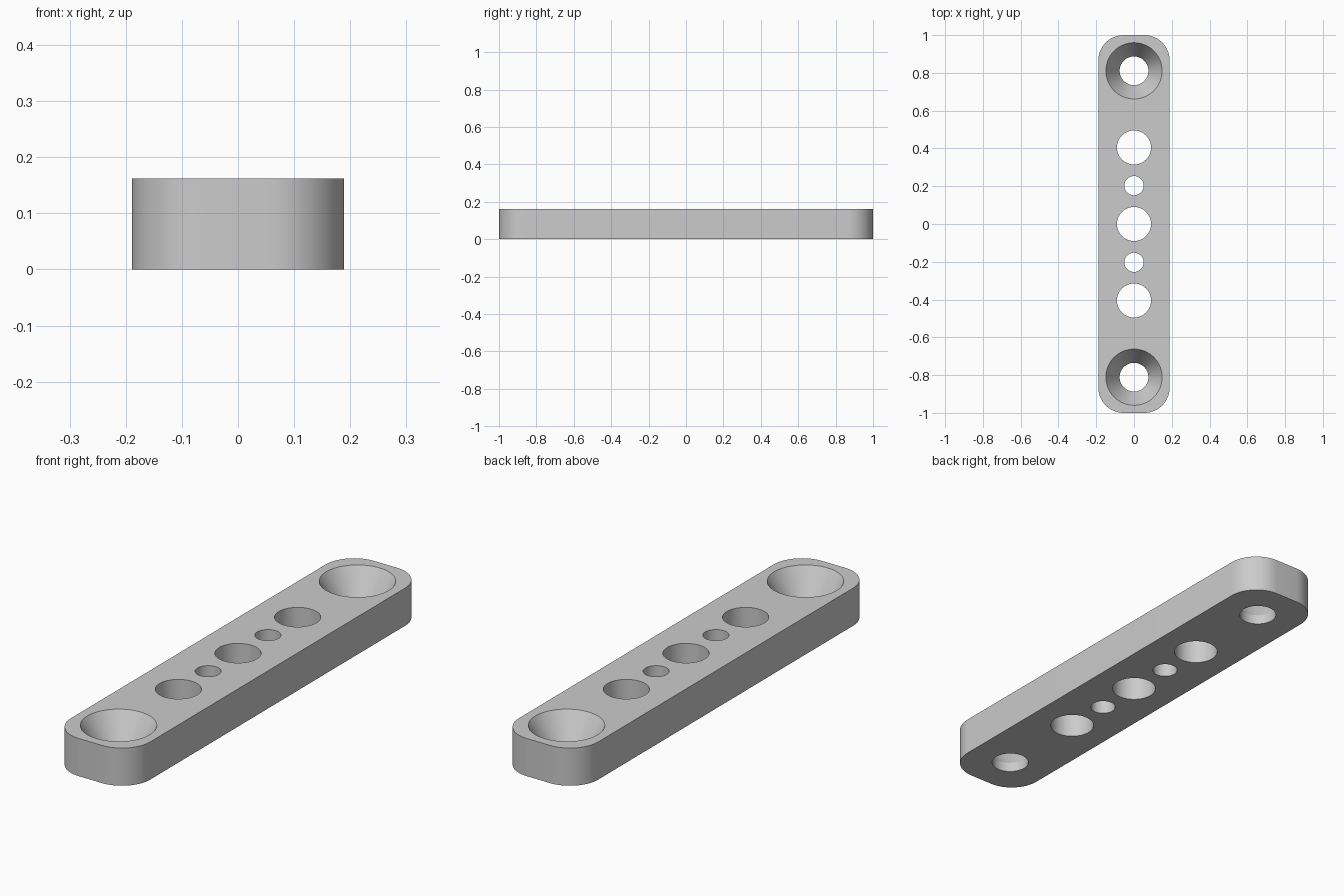
import bpy
import bmesh
from math import cos, sin, pi, radians

LENGTH, WIDTH, HEIGHT = 2.0, 0.378, 0.162
CORNER = 0.135
SEGMENTS = 64

cube = bpy.data.objects.get("Cube")
if cube:
    bpy.data.objects.remove(cube, do_unlink=True)

grey = bpy.data.materials.new("plain grey")
grey.use_nodes = True
colour = (0.6, 0.6, 0.6, 1)
grey.diffuse_color = colour
grey.node_tree.nodes["Principled BSDF"].inputs["Base Color"].default_value = colour

bm = bmesh.new()


def ring(points, z):
    """Closed loop of edges at one height."""
    verts = [bm.verts.new((x, y, z)) for x, y in points]
    edges = [bm.edges.new((a, b)) for a, b in zip(verts, verts[1:] + verts[:1])]
    return verts, edges


def wall(low, high):
    """Quads joining two matching rings."""
    a, b = low[0], high[0]
    for i in range(len(a)):
        j = (i + 1) % len(a)
        bm.faces.new((a[i], a[j], b[j], b[i]))


def circle(y, radius):
    steps = [2 * pi * i / SEGMENTS for i in range(SEGMENTS)]
    return [(radius * cos(t), y + radius * sin(t)) for t in steps]


def rounded_outline():
    points = []
    quarter = SEGMENTS // 4
    for k, (sx, sy) in enumerate([(1, 1), (-1, 1), (-1, -1), (1, -1)]):
        cx, cy = sx * (WIDTH / 2 - CORNER), sy * (LENGTH / 2 - CORNER)
        for i in range(quarter + 1):
            t = (k + i / quarter) * pi / 2
            points.append((cx + CORNER * cos(t), cy + CORNER * sin(t)))
    return points


bottom_edges, top_edges = [], []


def shaft(sections):
    """Walls through a list of (outline, height), bottom to top."""
    rings = [ring(points, z) for points, z in sections]
    for low, high in zip(rings, rings[1:]):
        wall(low, high)
    bottom_edges.extend(rings[0][1])
    top_edges.extend(rings[-1][1])


# Outer side wall
outline = rounded_outline()
shaft([(outline, 0), (outline, HEIGHT)])

# Straight holes: three large, two small
for y, radius in [(-0.405, 0.09), (0, 0.09), (0.405, 0.09), (-0.203, 0.051), (0.203, 0.051)]:
    shaft([(circle(y, radius), 0), (circle(y, radius), HEIGHT)])

# Countersunk screw holes at both ends
for y in (-0.811, 0.811):
    shaft([(circle(y, 0.076), 0), (circle(y, 0.076), 0.042), (circle(y, 0.149), HEIGHT)])

# Flat top and bottom faces around the holes
for edges in (bottom_edges, top_edges):
    bmesh.ops.triangle_fill(bm, use_beauty=True, use_dissolve=False, edges=edges)
bmesh.ops.recalc_face_normals(bm, faces=bm.faces[:])

mesh = bpy.data.meshes.new("mounting_bar")
bm.to_mesh(mesh)
bm.free()
mesh.materials.append(grey)
bar = bpy.data.objects.new("mounting_bar", mesh)
bpy.context.collection.objects.link(bar)

bpy.ops.object.select_all(action="DESELECT")
bar.select_set(True)
bpy.context.view_layer.objects.active = bar
bpy.ops.object.shade_smooth_by_angle(angle=radians(25))
